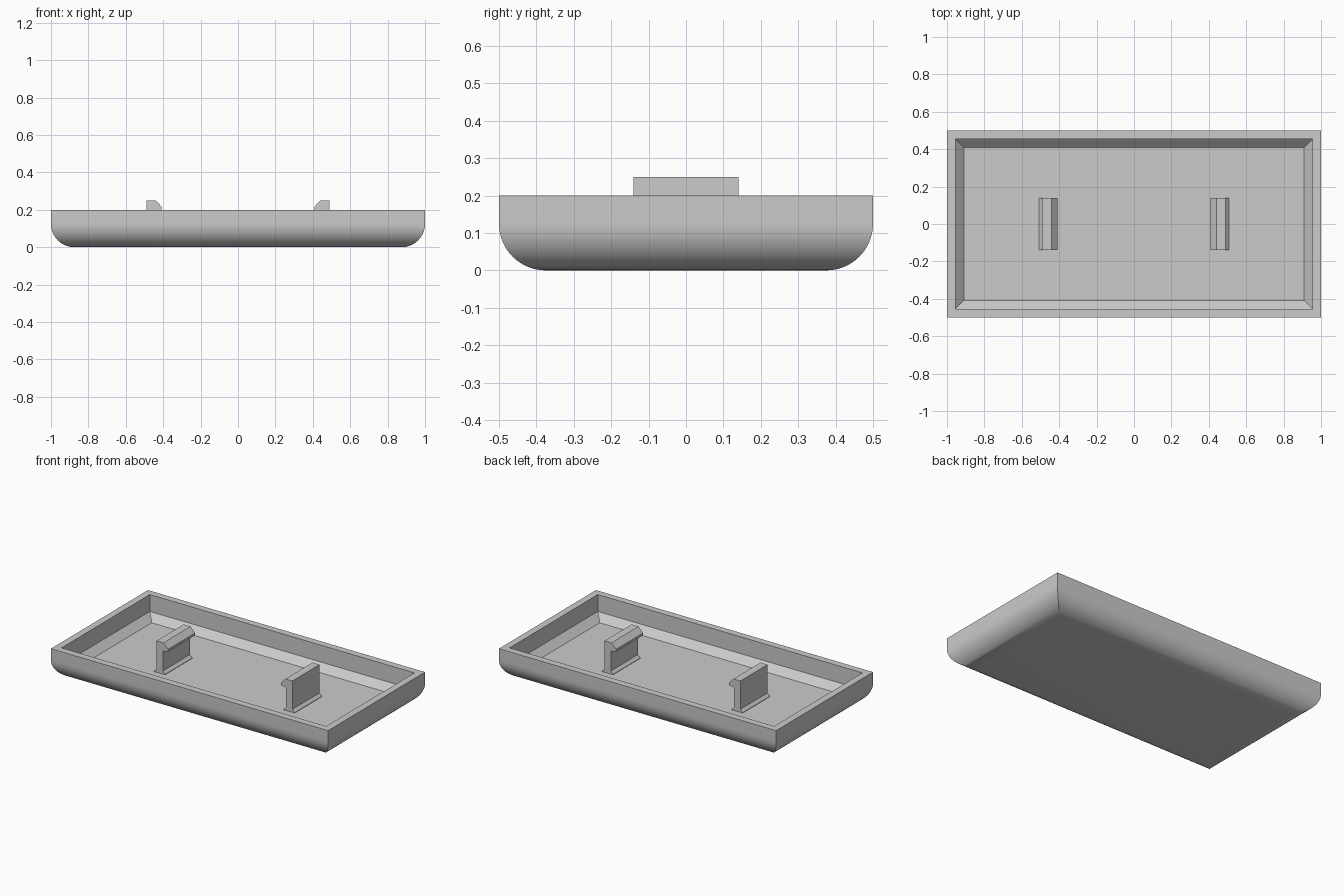
import bpy, bmesh, math

cube = bpy.data.objects.get("Cube")
if cube:
    bpy.data.objects.remove(cube, do_unlink=True)

# Single plastic colour
grey = bpy.data.materials.new("light_grey")
grey.use_nodes = True
colour = (0.6, 0.6, 0.6, 1)
grey.diffuse_color = colour
grey.node_tree.nodes["Principled BSDF"].inputs["Base Color"].default_value = colour


def finish(bm, name):
    bmesh.ops.recalc_face_normals(bm, faces=bm.faces)
    mesh = bpy.data.meshes.new(name)
    bm.to_mesh(mesh)
    bm.free()
    obj = bpy.data.objects.new(name, mesh)
    bpy.context.collection.objects.link(obj)
    mesh.materials.append(grey)
    return obj


def bridge(bm, a, b):
    n = len(a)
    for i in range(n):
        j = (i + 1) % n
        bm.faces.new((a[i], a[j], b[j], b[i]))


# Tray: rectangular rings from the rounded underside, over the rim, to the floor
radius, steps = 0.125, 14
profile = []
for i in range(steps + 1):
    t = math.pi / 2 * i / steps
    profile.append((radius * (1 - math.sin(t)), radius * (1 - math.cos(t))))
profile += [(0, 0.2), (0.045, 0.2), (0.045, 0.09), (0.09, 0.045)]

bm = bmesh.new()
rings = []
for inset, z in profile:
    x, y = 1 - inset, 0.5 - inset
    rings.append([bm.verts.new((sx * x, sy * y, z))
                  for sx, sy in ((-1, -1), (1, -1), (1, 1), (-1, 1))])
for a, b in zip(rings, rings[1:]):
    bridge(bm, a, b)
bm.faces.new(rings[0])
bm.faces.new(rings[-1])
tray = finish(bm, "tray")
bpy.ops.object.select_all(action='DESELECT')
tray.select_set(True)
bpy.context.view_layer.objects.active = tray
bpy.ops.object.shade_smooth_by_angle(angle=math.radians(30))

# Clips: hooked stem with a flared foot, lip pointing to the centre
hook = [(0.507, 0.044), (0.507, 0.048), (0.49, 0.065), (0.49, 0.25), (0.44, 0.25),
        (0.408, 0.216), (0.408, 0.2), (0.445, 0.195), (0.445, 0.065),
        (0.428, 0.048), (0.428, 0.044)]
for side, name in ((1, "left_clip"), (-1, "right_clip")):
    bm = bmesh.new()
    front, back = [[bm.verts.new((side * x, y, z)) for x, z in hook]
                   for y in (-0.14, 0.14)]
    bridge(bm, front, back)
    bm.faces.new(front)
    bm.faces.new(back)
    finish(bm, name)
